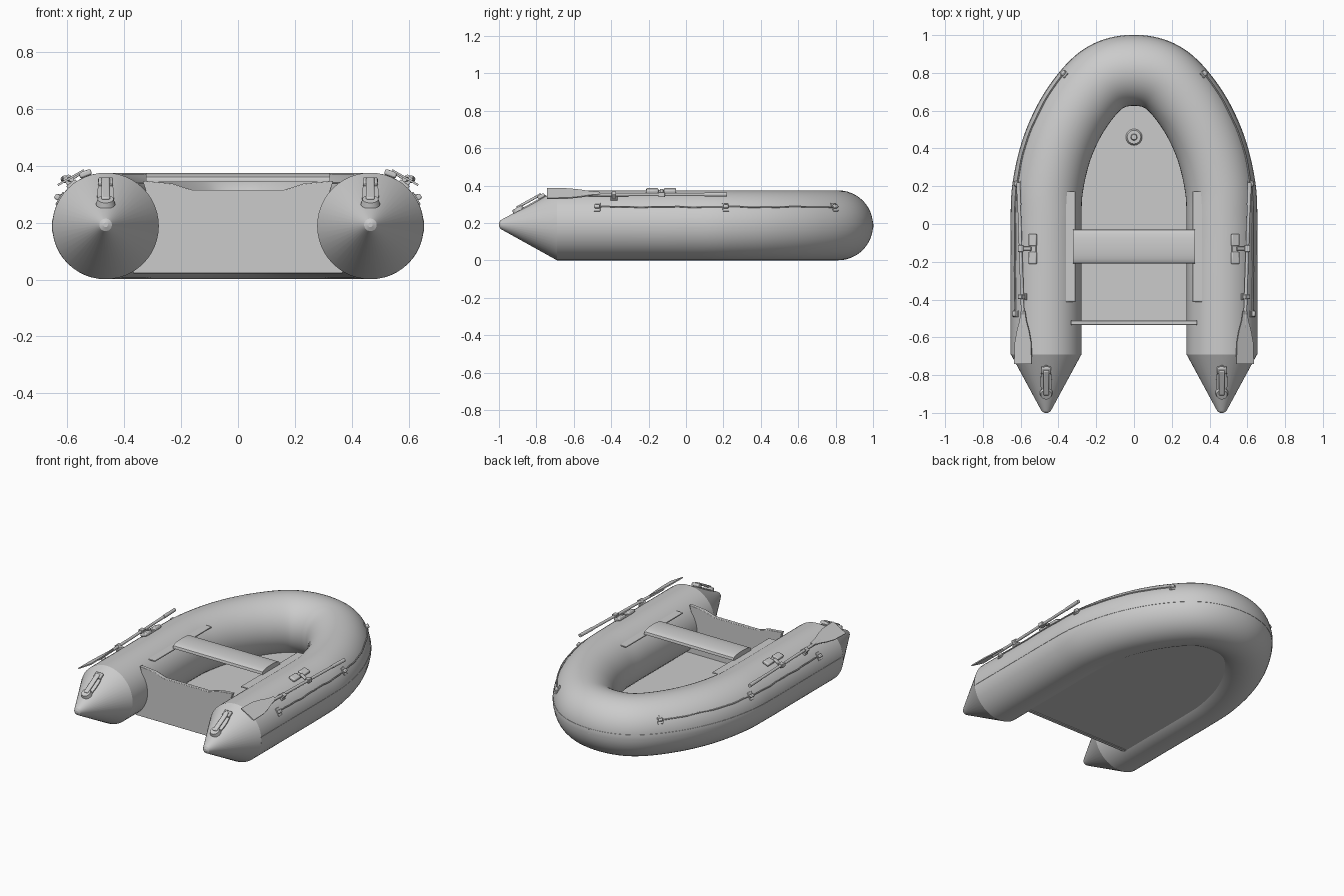
import bpy, bmesh, math
from mathutils import Vector, Matrix

if "Cube" in bpy.data.objects:
    bpy.data.objects.remove(bpy.data.objects["Cube"])

CZ, R = 0.188, 0.187          # tube centre height and radius
UP = Vector((0, 0, 1))


def finish(name, bm, mirror=False, bevel=0.0, angle=25):
    bmesh.ops.recalc_face_normals(bm, faces=bm.faces)
    me = bpy.data.meshes.new(name)
    bm.to_mesh(me)
    bm.free()
    ob = bpy.data.objects.new(name, me)
    bpy.context.collection.objects.link(ob)
    if bevel:
        m = ob.modifiers.new("bevel", 'BEVEL')
        m.width, m.segments = bevel, 2
    if mirror:
        ob.modifiers.new("mirror", 'MIRROR').use_mirror_merge = False
    bpy.ops.object.select_all(action='DESELECT')
    ob.select_set(True)
    bpy.context.view_layer.objects.active = ob
    bpy.ops.object.shade_smooth_by_angle(angle=math.radians(angle))
    return ob


def sweep(name, rings, **kw):
    bm = bmesh.new()
    vs = [[bm.verts.new(p) for p in ring] for ring in rings]
    n = len(vs[0])
    for a, b in zip(vs, vs[1:]):
        for i in range(n):
            j = (i + 1) % n
            bm.faces.new((a[i], a[j], b[j], b[i]))
    bm.faces.new(vs[0])
    bm.faces.new(vs[-1])
    return finish(name, bm, **kw)


def wire(name, pts, r, n=8, **kw):
    pts = [Vector(p) for p in pts]
    rings = []
    for i, p in enumerate(pts):
        t = (pts[min(i + 1, len(pts) - 1)] - pts[max(i - 1, 0)]).normalized()
        a = t.cross(UP).normalized()
        b = a.cross(t)
        rings.append([p + r * (math.cos(k * math.tau / n) * a + math.sin(k * math.tau / n) * b)
                      for k in range(n)])
    return sweep(name, rings, mirror=True, **kw)


def box(name, size, M, bevel=0.003, mirror=True):
    bm = bmesh.new()
    bmesh.ops.create_cube(bm, size=1, matrix=M @ Matrix.Diagonal((*size, 1)))
    return finish(name, bm, mirror, bevel)


def disc(name, r1, r2, h, M, mirror=False):
    bm = bmesh.new()
    bmesh.ops.create_cone(bm, cap_ends=True, segments=24, radius1=r1, radius2=r2, depth=h, matrix=M)
    return finish(name, bm, mirror)


def prism(name, pts, h, M, mirror=False, bevel=0.0):
    bm = bmesh.new()
    f = bm.faces.new([bm.verts.new(M @ Vector((x, y, -h / 2))) for x, y in pts])
    ext = bmesh.ops.extrude_face_region(bm, geom=[f])["geom"]
    bmesh.ops.translate(bm, vec=M.to_3x3() @ Vector((0, 0, h)),
                        verts=[v for v in ext if isinstance(v, bmesh.types.BMVert)])
    if not bm.faces:
        return None
    return finish(name, bm, mirror, bevel)


# Centre line of the hull tube: right stern, round the bow, left stern
half = [(.465, -.69), (.465, -.3), (.465, 0), (.455, .2), (.4, .42), (.298, .62), (.16, .77)]
ctrl = [Vector((x, y, CZ)) for x, y in half + [(0, .813)] + [(-x, y) for x, y in half[::-1]]]
path = []
for i in range(len(ctrl) - 1):
    p1, p2 = ctrl[i], ctrl[i + 1]
    p0 = ctrl[i - 1] if i else p1 * 2 - p2
    p3 = ctrl[i + 2] if i + 2 < len(ctrl) else p2 * 2 - p1
    for k in range(10):
        t = k / 10
        path.append(.5 * (2 * p1 + (p2 - p0) * t + (2 * p0 - 5 * p1 + 4 * p2 - p3) * t * t
                          + (3 * p1 - p0 - 3 * p2 + p3) * t ** 3))
path.append(ctrl[-1])
L = len(path) - 1


def tangent(i):
    if i in (0, L):
        return Vector((0, 1 if i == 0 else -1, 0))
    return (path[i + 1] - path[i - 1]).normalized()


def ring(p, t, r, n=48):
    out = t.cross(UP)
    return [p + r * (math.cos(k * math.tau / n) * out + math.sin(k * math.tau / n) * UP) for k in range(n)]


def frame(y, deg, r):
    """Matrix on the right tube: x around it, y along it, z away from it."""
    i = max(k for k in range(L // 2) if path[k].y <= y)
    f = (y - path[i].y) / (path[i + 1].y - path[i].y)
    p, t = path[i].lerp(path[i + 1], f), tangent(i).lerp(tangent(i + 1), f).normalized()
    a, out = math.radians(deg), t.cross(UP)
    N = math.cos(a) * out + math.sin(a) * UP
    u = math.sin(a) * out - math.cos(a) * UP
    M = Matrix((u, t, N)).transposed().to_4x4()
    M.translation = p + N * r
    return M


# Hull tube with cone ends
tips = [(-1.0, .008), (-.993, .022), (-.978, .031)]
rings = [ring(Vector((.465, y, CZ + .004)), Vector((0, 1, 0)), r) for y, r in tips]
rings += [ring(path[i], tangent(i), R) for i in range(L + 1)]
rings += [ring(Vector((-.465, y, CZ + .004)), Vector((0, -1, 0)), r) for y, r in tips[::-1]]
sweep("hull_tube", rings)

# Rub strake round the outside
strake = []
for i in range(L + 1):
    out = tangent(i).cross(UP)
    strake.append([path[i] + out * x + UP * z for x, z in
                   [(.178, -.024), (.187, -.02), (.1885, -.008), (.1885, .008), (.187, .02), (.178, .024)]])
sweep("rub_strake", strake)
disc("bow_patch", .02, .015, .004, Matrix.Translation((0, .999, CZ)) @ Matrix.Rotation(-math.pi / 2, 4, 'X'))

# Floor, raised above the underside of the tubes, and its valve
edge = [path[i] - tangent(i).cross(UP) * .07 for i in range(L + 1) if path[i].y > -.5]
floor = [(.395, -.535)] + [(p.x, p.y) for p in edge] + [(-.395, -.535)]
prism("floor", floor, .012, Matrix.Translation((0, 0, .032)))
disc("valve_base", .044, .036, .012, Matrix.Translation((0, .46, .043)))
disc("valve_cap", .018, .014, .014, Matrix.Translation((0, .46, .054)))

# Transom board with a lowered middle
side = [(.37, .022), (.31, .1), (.31, .27), (.335, .347), (.23, .337), (.16, .314)]
prism("transom", side + [(-x, z) for x, z in side[::-1]], .024,
      Matrix.Translation((0, -.523, 0)) @ Matrix.Rotation(math.pi / 2, 4, 'X'), bevel=.003)

# Seat with a gently arched top, and the rails that carry it
arch = [(-.12 + .09 * math.cos(k * math.pi / 12), .352 + .023 * math.sin(k * math.pi / 12) ** .8)
        for k in range(13)]
prism("seat", [(-.03, .343)] + arch + [(-.21, .343)], .645,
      Matrix(((0, 0, 1, 0), (1, 0, 0, 0), (0, 1, 0, 0), (0, 0, 0, 1))))
box("seat_rail", (.054, .585, .007), Matrix.Translation((.337, -.12, .339)), .002)

# Carry handles on the cones
H = Matrix.Translation((.465, -.835, .298)) @ Matrix.Rotation(math.radians(29), 4, 'X')
pad = [(.03 * math.cos(a), .1 * math.sin(a)) for a in [k * math.tau / 24 for k in range(24)]]
prism("handle_patch", pad, .008, H, mirror=True)
box("handle_top_mount", (.052, .04, .02), H @ Matrix.Translation((0, .075, .01)), .006)
disc("handle_bottom_mount", .034, .028, .02, H @ Matrix.Translation((0, -.068, .01)), True)
box("handle_grip", (.03, .15, .014), H @ Matrix.Translation((0, .005, .02)), .005)

# Oars
wire("oar_shaft", [(.585, -.6, .352), (.611, .2, .353)], .009, n=12)
wire("oar_grip", [(.6075, .1, .353), (.612, .22, .353)], .011, n=12)
blade = [(.012, -.46), (.02, -.51), (.038, -.57), (.05, -.63), (.053, -.742)]
prism("oar_blade", blade + [(-x, y) for x, y in blade[::-1]], .007,
      Matrix.Translation((.587, 0, .358)) @ Matrix.Rotation(math.radians(30), 4, 'Y'), mirror=True)

# Oarlocks and oar clips
box("oarlock_base", (.036, .14, .012), frame(-.13, 69, R + .003))
for name, y in (("oarlock_rear_block", -.18), ("oarlock_front_block", -.085)):
    box(name, (.044, .065, .02), frame(y, 69, R + .01), .006)
box("oarlock_arm", (.07, .02, .01), frame(-.13, 58, R + .016))
box("oarlock_collar", (.03, .035, .026), Matrix.Translation((.6, -.13, .352)))
box("oar_clip_base", (.04, .036, .012), frame(-.385, 51, R + .002))
box("oar_clip", (.028, .024, .036), frame(-.385, 51, R + .018))

# Grab line and its fittings
pts = []
for k in range(61):
    y = -.475 + 1.165 * k / 60
    sag = .6 * math.sin(k * .4) + .4 * math.sin(k * .9)
    pts.append(frame(y, 31 + sag, R + .005).translation)
wire("grab_line", pts, .004)
for k, y in enumerate((-.475, .19, .69)):
    box("line_patch_%d" % (k + 1), (.05, .034, .006), frame(y, 31, R + .001), .002)
    box("line_eye_%d" % (k + 1), (.02, .028, .02), frame(y, 31, R + .01), .005)
